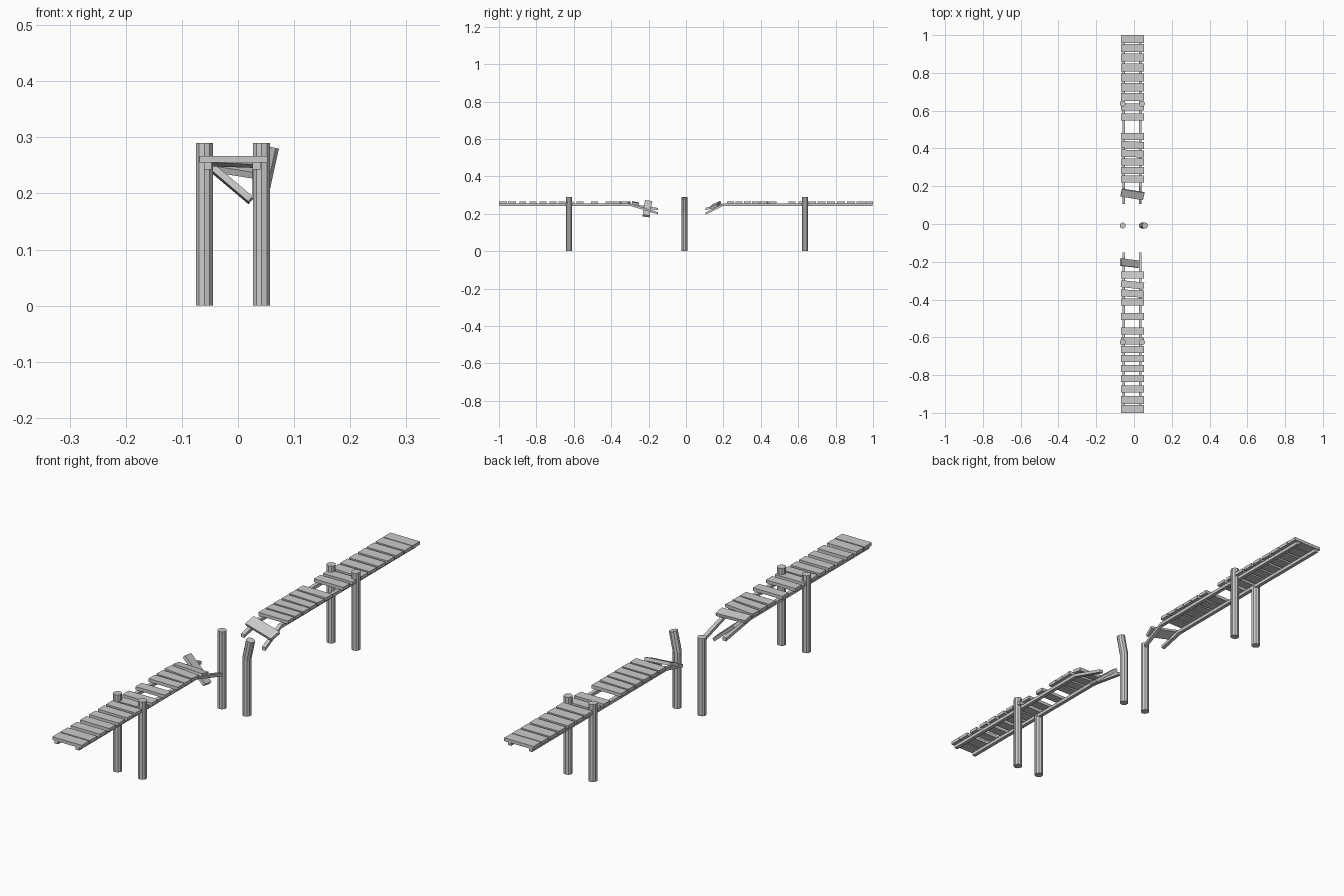
import bpy, bmesh, math
from mathutils import Vector, Matrix

if "Cube" in bpy.data.objects:
    bpy.data.objects.remove(bpy.data.objects["Cube"])

TOP = 0.255          # top of the rails / underside of the planks
THICK = 0.012        # plank thickness
MID = -0.008         # walkway centre line in x


def finish(name, bm):
    bmesh.ops.recalc_face_normals(bm, faces=bm.faces)
    me = bpy.data.meshes.new(name)
    bm.to_mesh(me)
    bm.free()
    ob = bpy.data.objects.new(name, me)
    bpy.context.collection.objects.link(ob)
    return ob


def sweep(name, rings):
    """Skin a list of equal-sized vertex rings and cap both ends."""
    bm = bmesh.new()
    vr = [[bm.verts.new(p) for p in ring] for ring in rings]
    n = len(vr[0])
    for a, b in zip(vr, vr[1:]):
        for i in range(n):
            j = (i + 1) % n
            bm.faces.new((a[i], a[j], b[j], b[i]))
    bm.faces.new(vr[0][::-1])
    bm.faces.new(vr[-1])
    return finish(name, bm)


def post(name, path, r=0.016, sides=10):
    """path: (centre, lean angle) pairs from the ground up."""
    rings = []
    for c, lean in path:
        rot = Matrix.Rotation(math.radians(lean), 3, 'Y')
        rings.append([Vector(c) + rot @ Vector((
            r * math.cos((i + 0.5) * math.tau / sides),
            r * math.sin((i + 0.5) * math.tau / sides), 0)) for i in range(sides)])
    sweep(name, rings)


def rail(name, x, path, w=0.007, h=0.012):
    """path: (y, top z) points."""
    sweep(name, [[(x - w, y, z - h), (x + w, y, z - h), (x + w, y, z), (x - w, y, z)]
                 for y, z in path])


def plank(name, y, width, x=MID, z=TOP + THICK / 2, length=0.122,
          pitch=0, roll=0, yaw=0):
    bm = bmesh.new()
    bmesh.ops.create_cube(bm, size=1)
    bmesh.ops.scale(bm, vec=(length, width, THICK), verts=bm.verts)
    ob = finish(name, bm)
    ob.location = (x, y, z)
    ob.rotation_euler = [math.radians(a) for a in (pitch, roll, yaw)]


# Posts: three pairs, the middle right one snapped over
LX, RX = -0.060, 0.042
for label, y in (("front", -0.626), ("middle", -0.008), ("back", 0.637)):
    post(label + "_left_post", [((LX, y, 0), 0), ((LX, y, 0.29), 0)])
    if label == "middle":
        post("bent_right_post", [((RX, y, 0), 0), ((RX, y, 0.21), 7),
                                 ((RX + 0.016, y, 0.283), 13)])
    else:
        post(label + "_right_post", [((RX, y, 0), 0), ((RX, y, 0.29), 0)])

# Rails: straight runs with sagging broken ends
for side, x, front_end, back_end in (("left", -0.054, 0.231, 0.232),
                                     ("right", 0.033, 0.209, 0.207)):
    rail("front_%s_rail" % side, x, [(-0.997, TOP), (-0.30, TOP), (-0.15, front_end)])
    rail("back_%s_rail" % side, x, [(0.997, TOP), (0.20, TOP), (0.105, back_end)])

# Front planks, y centre -> yaw
front = [(-0.9785, 0), (-0.931, 0), (-0.873, 0), (-0.817, 0), (-0.764, 0), (-0.712, 0),
         (-0.664, 0), (-0.62, 0), (-0.567, 0), (-0.49, 0),
         (-0.412, 0), (-0.368, -3), (-0.322, -6)]
for i, (y, yaw) in enumerate(front):
    plank("front_plank_%02d" % i, y, 0.043 if i < 2 else 0.037, yaw=yaw)
plank("front_sagging_plank", -0.27, 0.038, z=0.256, pitch=-10, roll=2)

# Back planks
back = [(0.9785, 0), (0.932, 0), (0.881, 0), (0.829, 0), (0.776, 0), (0.724, 0),
        (0.673, 0), (0.62, 0), (0.567, 0),
        (0.464, 0), (0.418, -3), (0.373, -2), (0.328, 0), (0.283, 0), (0.238, 0)]
for i, (y, yaw) in enumerate(back):
    plank("back_plank_%02d" % i, y, 0.043 if i < 7 else 0.038, yaw=yaw)

# Loose planks at the broken gap
plank("front_fallen_plank", -0.207, 0.038, x=-0.024, z=0.227, pitch=-10, roll=40, yaw=-7)
plank("back_fallen_plank", 0.157, 0.042, z=0.246, pitch=22, roll=9, yaw=-9)
